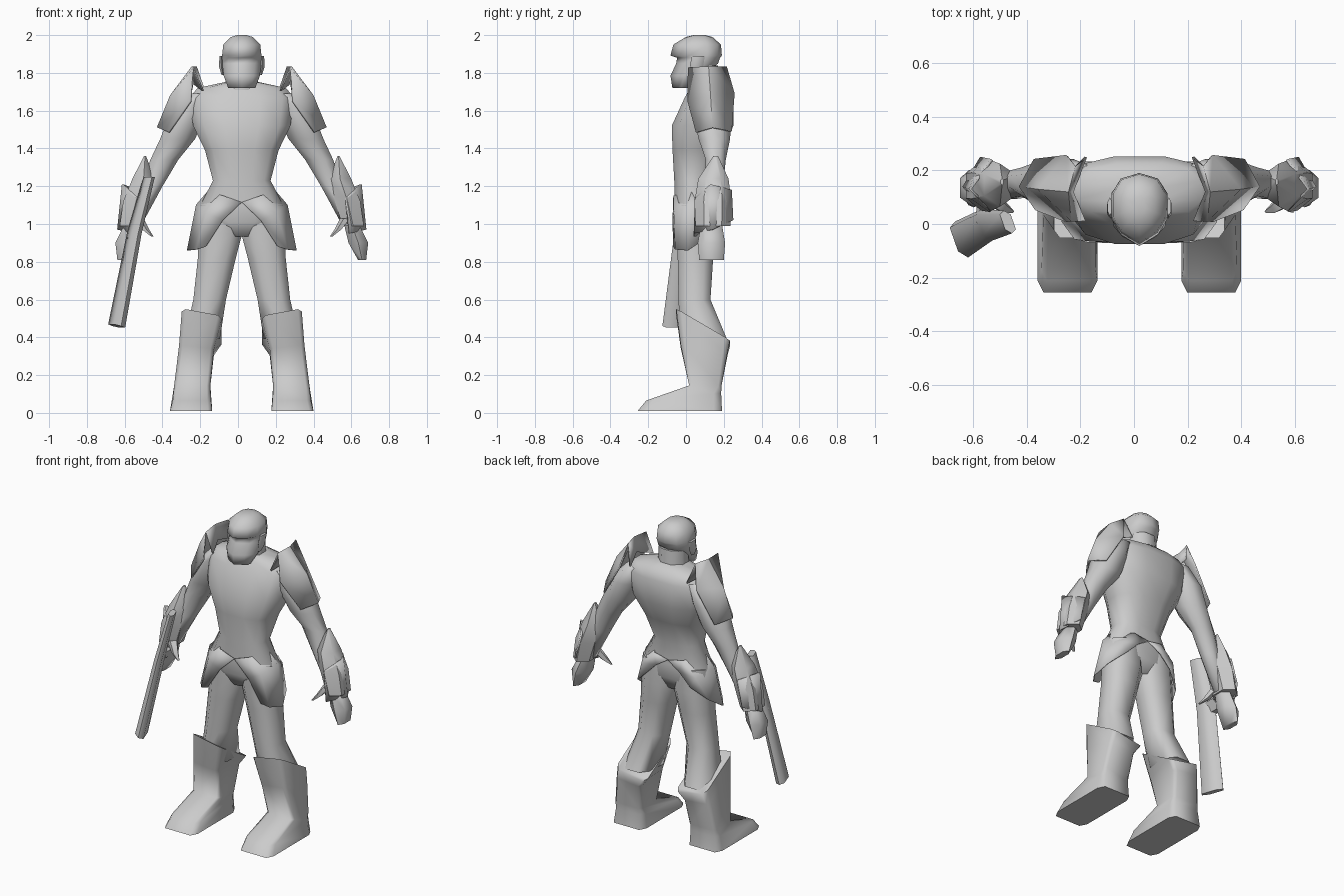
import bpy
import bmesh
from math import cos, sin, pi, radians, copysign

cube = bpy.data.objects.get("Cube")
if cube:
    bpy.data.objects.remove(cube, do_unlink=True)

CENTRE = 0.02  # the body stands slightly off centre because of the weapon

grey = bpy.data.materials.new("plain grey")
grey.use_nodes = True
grey.diffuse_color = (0.6, 0.6, 0.6, 1)
grey.node_tree.nodes["Principled BSDF"].inputs["Base Color"].default_value = grey.diffuse_color


def finish(name, bm, mirrored, angle, thickness=0):
    """Turn a bmesh into a shaded object, optionally mirrored and thickened."""
    bmesh.ops.recalc_face_normals(bm, faces=bm.faces[:])
    mesh = bpy.data.meshes.new(name)
    bm.to_mesh(mesh)
    bm.free()
    mesh.materials.append(grey)
    obj = bpy.data.objects.new(name, mesh)
    obj.location.x = CENTRE
    bpy.context.scene.collection.objects.link(obj)
    bpy.ops.object.select_all(action="DESELECT")
    obj.select_set(True)
    bpy.context.view_layer.objects.active = obj
    bpy.ops.object.shade_smooth_by_angle(angle=radians(angle))
    if thickness:
        solid = obj.modifiers.new("thickness", "SOLIDIFY")
        solid.thickness = thickness
        solid.offset = 0
    if mirrored:
        obj.modifiers.new("mirror", "MIRROR").use_mirror_merge = False
    return obj


def loft(name, rings, sides=8, power=1.0, mirrored=False, angle=60):
    """Skin a stack of rings: centre x, front y, back y, z, half width,
    then optional height slants across x and y. Low power squares the ring."""
    bm = bmesh.new()
    loops = []
    for cx, front, back, z, half, *slant in rings:
        tilt_x, tilt_y = slant or (0, 0)
        loop = []
        for i in range(sides):
            a = 2 * pi * (i + 0.5) / sides
            u = copysign(abs(cos(a)) ** power, cos(a))
            v = copysign(abs(sin(a)) ** power, sin(a))
            y = (front + back) / 2 + v * (back - front) / 2
            loop.append(bm.verts.new((cx + u * half, y, z + u * tilt_x + v * tilt_y)))
        loops.append(loop)
    for low, high in zip(loops, loops[1:]):
        for i in range(sides):
            j = (i + 1) % sides
            bm.faces.new((low[i], low[j], high[j], high[i]))
    bm.faces.new(loops[0])
    bm.faces.new(loops[-1])
    return finish(name, bm, mirrored, angle)


def sheet(name, rows, angle=30, thickness=0.01):
    """A thin mirrored plate through a small grid of points."""
    bm = bmesh.new()
    grid = [[bm.verts.new(p) for p in row] for row in rows]
    for a, b in zip(grid, grid[1:]):
        for i in range(len(a) - 1):
            bm.faces.new((a[i], a[i + 1], b[i + 1], b[i]))
    return finish(name, bm, True, angle, thickness)


# Torso from collar to crotch
loft("torso", [
    (0, .03, .19, 1.755, .075),
    (0, .02, .23, 1.72, .24),
    (0, -.01, .255, 1.67, .285),
    (0, -.08, .255, 1.52, .265),
    (0, -.075, .2, 1.39, .2),
    (0, -.065, .14, 1.23, .157),
    (0, -.064, .15, 1.1, .225),
    (0, -.062, .15, 1.01, .21),
    (0, -.04, .12, .935, .06),
], sides=12, power=0.8, angle=85)

# Head: jaw, face, overhanging brow and skull
loft("neck", [(0, .01, .185, 1.7, .095), (0, .02, .175, 1.84, .09)])
head = loft("head", [
    (0, -.05, .02, 1.72, .075),
    (0, -.06, .1, 1.785, .1),
    (0, -.03, .17, 1.85, .108),
    (0, -.025, .18, 1.88, .109),
    (0, -.06, .19, 1.892, .109),
    (0, -.045, .185, 1.95, .102),
    (0, .0, .14, 1.99, .06),
    (0, .04, .1, 2.0, .025),
], sides=10, power=0.85, angle=85)
# Draw the middle of the face forward into a nose and brow ridge
for v in head.data.vertices:
    if v.co.y < 0 and abs(v.co.x) < 0.01 and v.co.z < 1.96:
        v.co.y -= 0.022
loft("ear", [
    (.1, .03, .06, 1.79, .008),
    (.108, .02, .09, 1.83, .014),
    (.11, .03, .1, 1.89, .01),
], sides=6, mirrored=True)

# Arms, hands and thumbs
loft("arm", [
    (.22, .04, .23, 1.69, .06),
    (.285, .03, .25, 1.58, .105),
    (.34, .06, .24, 1.45, .1),
    (.41, .1, .215, 1.34, .08),
    (.475, .09, .2, 1.2, .06),
    (.57, .09, .18, 1.0, .045),
], mirrored=True, angle=85)
loft("hand", [
    (.58, .08, .19, 1.0, .045),
    (.617, .062, .207, .9, .06),
    (.637, .07, .2, .81, .025),
], sides=6, mirrored=True, angle=70)
loft("thumb", [
    (.55, .06, .13, 1.03, .03),
    (.51, .04, .09, .97, .02),
    (.475, .04, .055, .935, .008),
], sides=5, mirrored=True)

# Forearm guard: pointed elbow running into a cuff, with a flared outer plate
loft("forearm_guard", [
    (.512, .145, .17, 1.36, .006),
    (.52, .065, .225, 1.24, .068),
    (.56, .045, .24, 1.12, .078),
    (.59, .05, .235, .99, .065),
], sides=6, mirrored=True, angle=50)
sheet("forearm_plate", [
    [(.55, .05, 1.14), (.63, .13, 1.21), (.55, .24, 1.18)],
    [(.57, .045, .95), (.655, .14, .97), (.59, .248, 1.02)],
])

# Shoulder plates, rising beside the neck
sheet("shoulder_plate", [
    [(.205, .01, 1.705), (.25, .12, 1.74), (.2, .25, 1.71)],
    [(.255, .012, 1.825), (.265, .12, 1.83), (.24, .215, 1.83)],
    [(.27, .01, 1.65), (.375, .13, 1.68), (.27, .255, 1.69)],
    [(.385, .055, 1.485), (.445, .14, 1.51), (.39, .24, 1.49)],
], angle=50)

# Trousers, flaring over the calf to fill the boot tops
loft("leg", [
    (.11, -.055, .15, 1.1, .115),
    (.112, -.055, .155, .95, .122),
    (.132, -.05, .15, .82, .107),
    (.17, -.045, .135, .6, .092),
    (.21, -.04, .225, .39, .1),
], power=0.8, mirrored=True, angle=85)

# Split coat skirt wrapping each hip
sheet("coat_skirt", [
    [(.0, -.066, 1.115), (.1, -.064, 1.15), (.18, .03, 1.17), (.1, .145, 1.15), (.0, .152, 1.13)],
    [(.1, -.068, 1.02), (.185, -.062, 1.06), (.24, .03, 1.1), (.19, .145, 1.06), (.08, .158, 1.08)],
    [(.19, -.066, .88), (.24, -.055, .865), (.288, .01, .86), (.25, .1, .92), (.16, .158, 1.0)],
], angle=85, thickness=0.006)

# Tall boots with slanted tops and long flat feet tapering to the toe
loft("boot", [
    (.212, -.055, .235, .45, .108, .02, -.085),
    (.24, -.03, .222, .33, .094, .01, -.02),
    (.262, .015, .19, .145, .098),
    (.264, -.215, .19, .085, .103, 0, .02),
    (.268, -.26, .195, .01, .114),
], power=0.25, mirrored=True, angle=75)

# Long flat club held in the right hand, its blade turned edge-on
weapon = loft("weapon", [
    (-.477, -.035, .05, 1.25, .022),
    (-.56, -.062, .055, .95, .028),
    (-.672, -.125, .01, .46, .032, -.01, 0),
], sides=6, power=0.6, angle=65)
for v in weapon.data.vertices:
    v.co.x -= 0.35 * (v.co.y + 0.03)
loft("weapon_grip", [
    (-.56, -.02, .1, .98, .025),
    (-.59, -.02, .14, .92, .025),
], sides=4)
